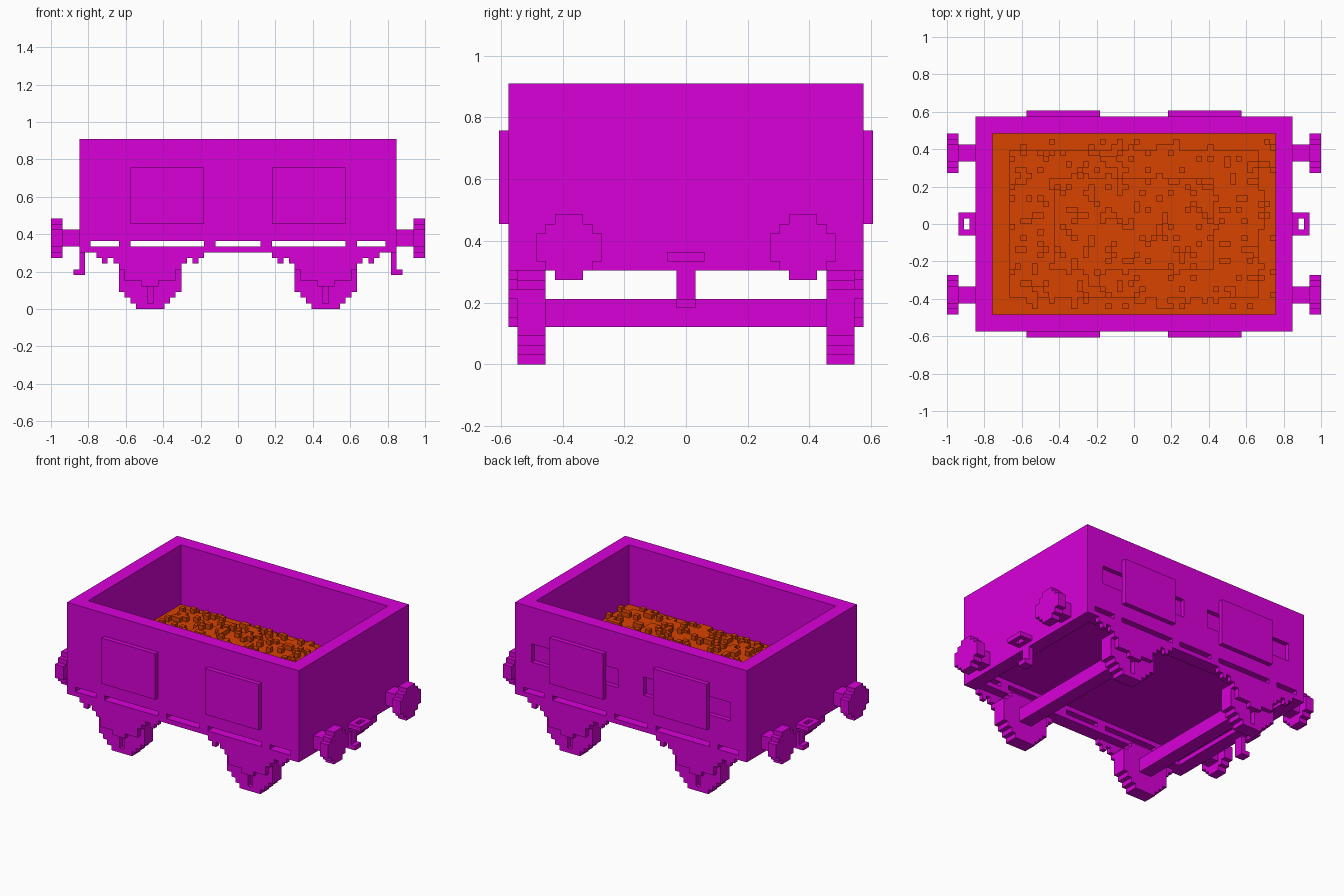
import bpy
import bmesh
import random

if "Cube" in bpy.data.objects:
    bpy.data.objects.remove(bpy.data.objects["Cube"], do_unlink=True)

U = 1 / 33  # one block of the grid the wagon is built on
random.seed(4)


def material(name, color):
    mat = bpy.data.materials.new(name)
    mat.use_nodes = True
    mat.diffuse_color = color
    mat.node_tree.nodes["Principled BSDF"].inputs["Base Color"].default_value = color
    return mat


PAINT = material("magenta_paint", (0.69, 0, 0.69, 1))
LOAD = material("orange_load", (0.69, 0.056, 0, 1))


def blocks(name, boxes, mat=PAINT):
    """One object from (x0, x1, y0, y1, z0, z1) boxes in block units."""
    bm = bmesh.new()
    for x0, x1, y0, y1, z0, z1 in boxes:
        cube = bmesh.ops.create_cube(bm, size=1)["verts"]
        for v in cube:
            v.co.x = (x1 if v.co.x > 0 else x0) * U
            v.co.y = (y1 if v.co.y > 0 else y0) * U
            v.co.z = (z1 if v.co.z > 0 else z0) * U
    mesh = bpy.data.meshes.new(name)
    bm.to_mesh(mesh)
    bm.free()
    mesh.materials.append(mat)
    obj = bpy.data.objects.new(name, mesh)
    bpy.context.collection.objects.link(obj)
    return obj


def mirror_x(boxes):
    return boxes + [(-b[1], -b[0], *b[2:]) for b in boxes]


def mirror_y(boxes):
    return boxes + [(b[0], b[1], -b[3], -b[2], *b[4:]) for b in boxes]


def cut(target, name, boxes):
    cutter = blocks(name, boxes)
    cutter.hide_render = True
    mod = target.modifiers.new(name, "BOOLEAN")
    mod.operation = "DIFFERENCE"
    mod.solver = "EXACT"
    mod.object = cutter
    bpy.context.view_layer.objects.active = target
    bpy.ops.object.modifier_apply(modifier=name)
    bpy.data.objects.remove(cutter, do_unlink=True)


# Body: thick-walled open box, shallow hollow below, slots low in the long sides
body = blocks("body", [(-28, 28, -19, 19, 10, 30)])
cut(body, "load_space", [(-25, 25, -16, 16, 16, 31)])
cut(body, "under_hollow", [(-25, 25, -16, 16, 9, 13)])
cut(body, "side_slots", mirror_x([(21, 26, -20, 20, 11, 12),
                                  (6, 19, -20, 20, 11, 12)])
    + [(-4, 4, -20, 20, 11, 12)])
cut(body, "back_recesses", mirror_x([(3, 24, 18, 20, 18, 22)]))

# Raised plates on the long sides
blocks("side_panels", mirror_y(mirror_x([(6, 19, 19, 20, 15, 25)])))

# Load: low stepped heap with scattered lumps
tiers = [(25, 16), (22, 13), (14, 8)]
heap = [(-a, a, -b, b, 16, 17 + i) for i, (a, b) in enumerate(tiers)]
blocks("load_heap", heap, LOAD)
cells = [(x, y) for x in range(-22, 25) for y in range(-15, 15)]
lumps = []
for x, y in random.sample(cells, 270):
    top = 16 + sum(-a <= x < a and -b <= y < b for a, b in tiers)
    lumps.append((x, x + 1, y, y + 1, top, top + 1))
blocks("load_lumps", lumps, LOAD)

# Buffers: square shaft and stepped round head
head = [3, 5, 7, 7, 7, 5, 3]
buffer_boxes = [(28, 31, 11, 14, 11, 14)]
buffer_boxes += [(31, 33, 12.5 - w / 2, 12.5 + w / 2, 9 + i, 10 + i)
                 for i, w in enumerate(head)]
blocks("buffers", mirror_y(mirror_x(buffer_boxes)))

# Couplings: flat ring and hanging hook at each end
ring = mirror_y([(28, 31, 1, 2, 11, 12)])
ring += [(28, 29, -1, 1, 11, 12), (30, 31, -1, 1, 11, 12)]
blocks("coupling_rings", mirror_x(ring))
blocks("coupling_hooks", mirror_x([(27, 28, -1, 1, 6, 10),
                                   (28, 29, -1, 1, 6, 7)]))

# Running gear: wheels, axle, and stepped spring with axle box
wheel_rows = [5, 7, 9, 11, 11, 11, 11, 11, 9, 7]
spring_rows = [3, 9, 9, 11, 13, 19]
for side, cx in (("right", -15.5), ("left", 15.5)):
    wheel = []
    for i, w in enumerate(wheel_rows):
        x0, x1 = cx - w / 2, cx + w / 2
        if 1 <= i <= 3:  # narrow groove in the outer face
            wheel += [(x0, x1, 15, 17, i, i + 1),
                      (x0, cx - 0.5, 17, 18, i, i + 1),
                      (cx + 0.5, x1, 17, 18, i, i + 1)]
        else:
            wheel.append((x0, x1, 15, 18, i, i + 1))
    blocks(side + "_wheels", mirror_y(wheel))
    blocks(side + "_axle", [(cx - 1.5, cx + 1.5, -15, 15, 4, 7)])
    spring = [(cx - w / 2, cx + w / 2, 18, 19, 4 + i, 5 + i)
              for i, w in enumerate(spring_rows)]
    spring += [(cx + s * 8 - 0.5, cx + s * 8 + 0.5, 18, 19, 8, 9) for s in (-1, 1)]
    blocks(side + "_springs", mirror_y(spring))
